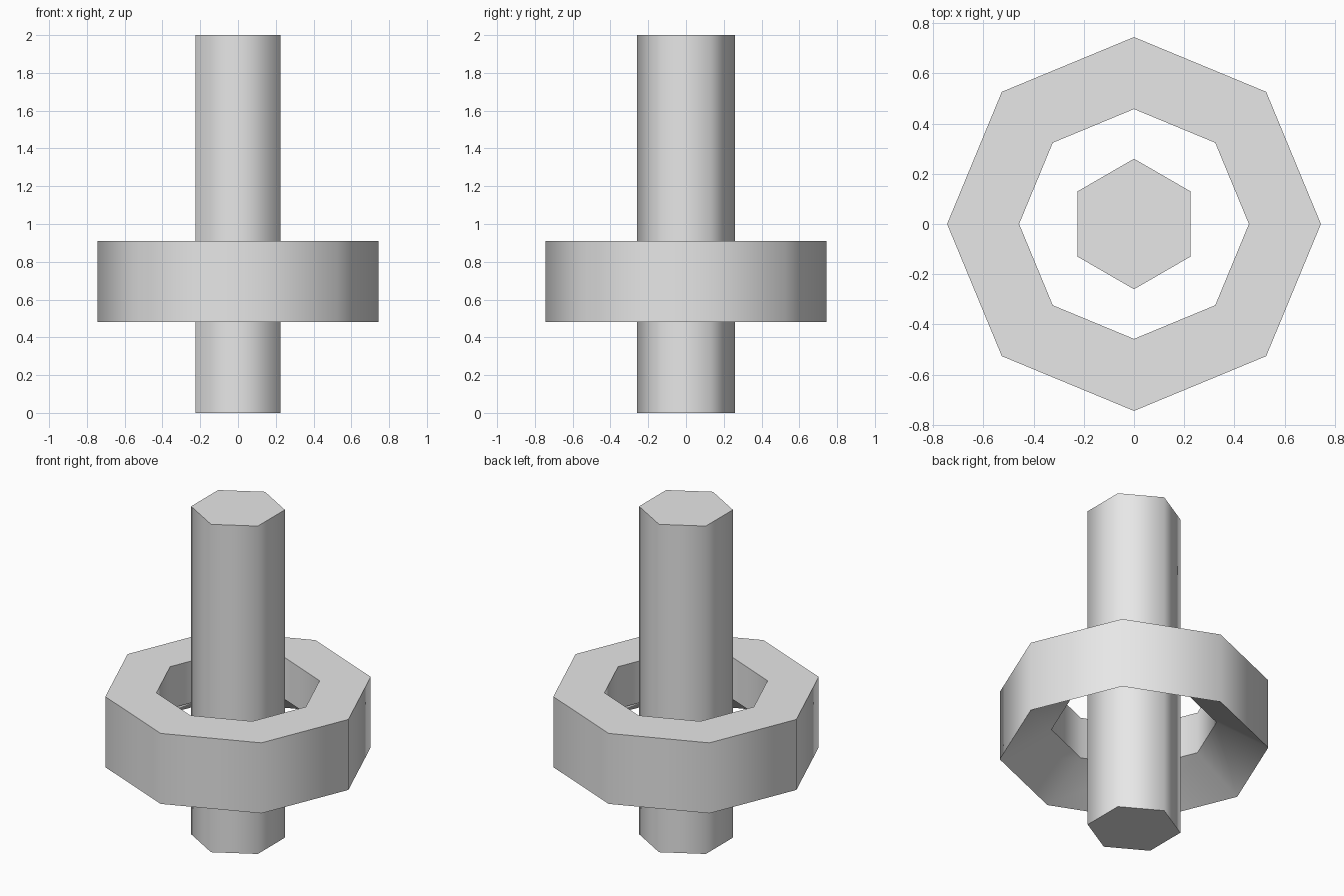
import bpy, bmesh
from math import pi, sin, cos

cube = bpy.data.objects.get("Cube")
if cube:
    bpy.data.objects.remove(cube, do_unlink=True)

grey = bpy.data.materials.new("plain_grey")
grey.use_nodes = True
colour = (0.8, 0.8, 0.8, 1)
grey.diffuse_color = colour
grey.node_tree.nodes["Principled BSDF"].inputs["Base Color"].default_value = colour


def revolve(name, profile, sides, start, closed):
    """Sweep a (radius, z) profile around z: closed loop, or open with end caps."""
    bm = bmesh.new()
    rings = []
    for radius, z in profile:
        angles = [start + 2 * pi * i / sides for i in range(sides)]
        rings.append([bm.verts.new((radius * cos(a), radius * sin(a), z)) for a in angles])
    pairs = list(zip(rings, rings[1:]))
    if closed:
        pairs.append((rings[-1], rings[0]))
    else:
        bm.faces.new(rings[0])
        bm.faces.new(rings[-1])
    for low, high in pairs:
        for i in range(sides):
            j = (i + 1) % sides
            bm.faces.new((low[i], low[j], high[j], high[i]))
    bmesh.ops.recalc_face_normals(bm, faces=bm.faces)
    # Smooth around the axis, crisp at every rim
    for face in bm.faces:
        face.smooth = abs(face.normal.z) < 0.99
    for edge in bm.edges:
        a, b = edge.verts
        edge.smooth = abs(a.co.z - b.co.z) > 0.01
    mesh = bpy.data.meshes.new(name)
    bm.to_mesh(mesh)
    bm.free()
    mesh.materials.append(grey)
    obj = bpy.data.objects.new(name, mesh)
    bpy.context.collection.objects.link(obj)
    return obj


# Six-sided centre post with corners at front and back
revolve("post", [(0.26, 0), (0.26, 2)], 6, pi / 2, False)

# Eight-sided collar: flat top, vertical walls, underside sloping up to the hole
revolve("collar", [(0.745, 0.48), (0.745, 0.91), (0.458, 0.91), (0.458, 0.655)],
        8, 0, True)
